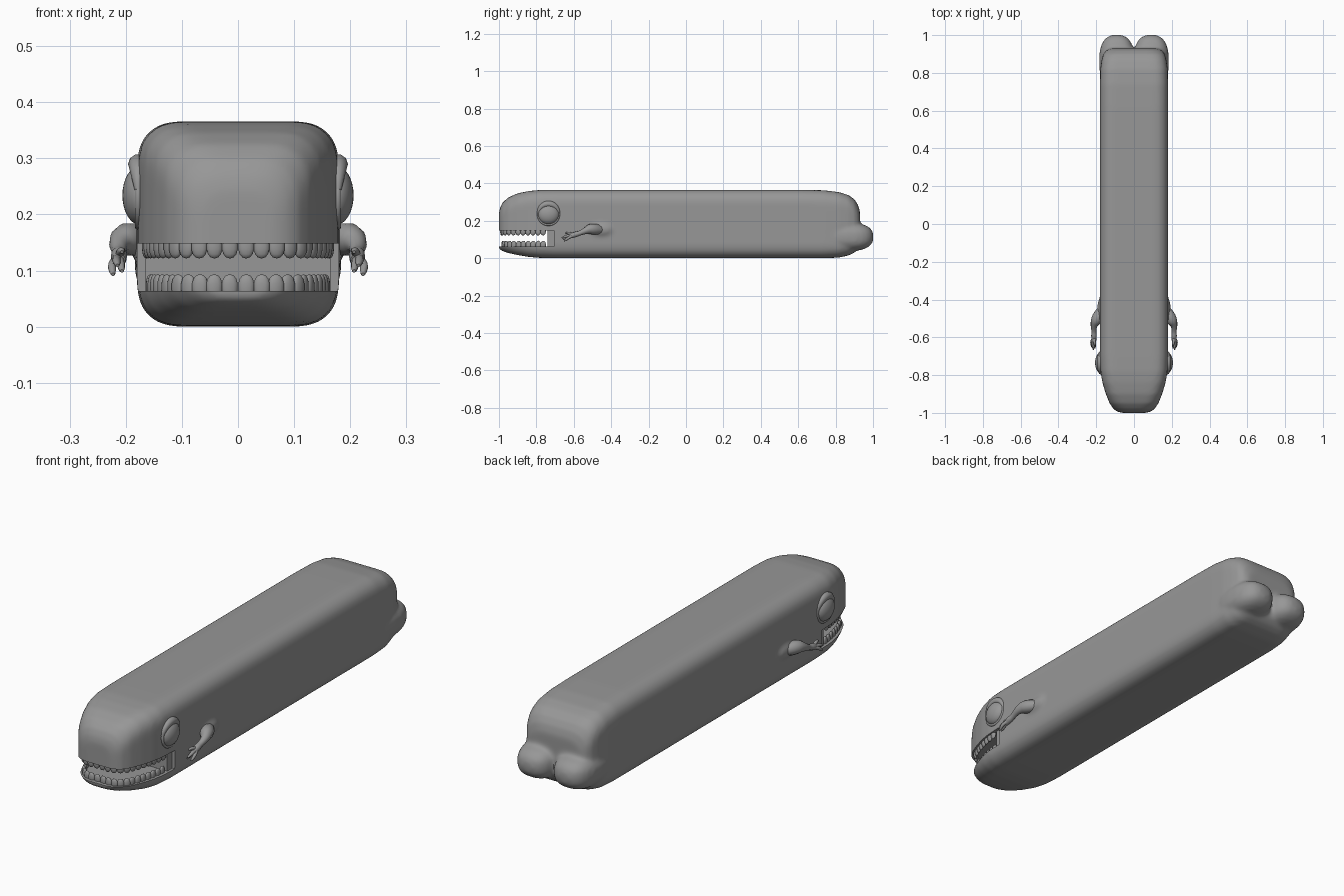
import bpy, bmesh, math
from mathutils import Matrix, Vector

if "Cube" in bpy.data.objects:
    bpy.data.objects.remove(bpy.data.objects["Cube"])

# Body stations: y, half width, bottom z, top z
STATIONS = [(-1.0, .06, .05, .24), (-.995, .085, .046, .268), (-.98, .108, .038, .298),
            (-.95, .129, .028, .325), (-.9, .149, .017, .347), (-.84, .167, .007, .359),
            (-.78, .177, .002, .365), (-.7, .18, 0, .366), (.62, .18, 0, .366),
            (.74, .18, 0, .363), (.82, .178, .004, .353), (.87, .171, .015, .337),
            (.9, .162, .03, .315), (.92, .148, .05, .285), (.93, .125, .08, .25)]

grey = bpy.data.materials.new("dark_grey")
grey.diffuse_color = (.31, .31, .31, 1)
grey.use_nodes = True
grey.node_tree.nodes["Principled BSDF"].inputs["Base Color"].default_value = grey.diffuse_color


def new_object(name, bm):
    me = bpy.data.meshes.new(name)
    bm.to_mesh(me)
    bm.free()
    for p in me.polygons:
        p.use_smooth = True
    me.materials.append(grey)
    ob = bpy.data.objects.new(name, me)
    bpy.context.collection.objects.link(ob)
    return ob


def ring(y, w, z0, z1):
    """Rounded rectangle across the body."""
    r = min(.08, w * .75, (z1 - z0) * .42)
    pts = []
    for k, (cx, cz) in enumerate([(w - r, z1 - r), (r - w, z1 - r), (r - w, z0 + r), (w - r, z0 + r)]):
        for i in range(9):
            a = math.pi / 2 * (k + i / 8)
            c, s = (math.copysign(abs(f) ** .84, f) for f in (math.cos(a), math.sin(a)))
            pts.append((cx + r * c, y, cz + r * s))
    return pts


def ellipsoid(bm, loc, size, power=1.0, rot=0.0, seg=24):
    """Sphere scaled to size; power below 1 makes it boxier."""
    vs = bmesh.ops.create_uvsphere(bm, u_segments=seg, v_segments=seg // 2, radius=1)['verts']
    m = Matrix.Rotation(rot, 3, 'Z')
    for v in vs:
        q = Vector([math.copysign(abs(c) ** power, c) * s for c, s in zip(v.co, size)])
        v.co = m @ q + Vector(loc)


def tube(name, points, closed=False):
    """Tapered tube through points (x, y, z, radius)."""
    cu = bpy.data.curves.new(name, 'CURVE')
    cu.dimensions = '3D'
    cu.bevel_depth = 1
    cu.bevel_resolution = 3
    cu.use_fill_caps = True
    cu.resolution_u = 5
    cu.materials.append(grey)
    sp = cu.splines.new('NURBS')
    sp.points.add(len(points) - 1)
    for p, (x, y, z, r) in zip(sp.points, points):
        p.co = (x, y, z, 1)
        p.radius = r
    sp.order_u = 3
    sp.use_endpoint_u = not closed
    sp.use_cyclic_u = closed
    ob = bpy.data.objects.new(name, cu)
    bpy.context.collection.objects.link(ob)
    return ob


def box(bm, lo, hi):
    vs = bmesh.ops.create_cube(bm, size=1)['verts']
    for v in vs:
        v.co = [l + (c + .5) * (h - l) for c, l, h in zip(v.co, lo, hi)]


# Body loft with the two rear lobes and shoulder swellings
bm = bmesh.new()
rings = [[bm.verts.new(p) for p in ring(*s)] for s in STATIONS]
n = len(rings[0])
for a, b in zip(rings, rings[1:]):
    for i in range(n):
        bm.faces.new((a[i], a[(i + 1) % n], b[(i + 1) % n], b[i]))
bm.faces.new(rings[0])
bm.faces.new(rings[-1])
for s in (-1, 1):
    ellipsoid(bm, (s * .091, .86, .114), (.094, .143, .076), .78)
    ellipsoid(bm, (s * .17, -.455, .152), (.026, .07, .036))
bmesh.ops.recalc_face_normals(bm, faces=bm.faces)
body = new_object("body", bm)

# Mouth cutter
bm = bmesh.new()
box(bm, (-.3, -1.2, .064), (.3, -.705, .148))
cutter = new_object("mouth_cutter", bm)
cutter.hide_render = True

# Blend the lobes into the body, then open the mouth
mod = body.modifiers.new("blend", 'REMESH')
mod.mode = 'VOXEL'
mod.voxel_size = .009
mod = body.modifiers.new("soften", 'SMOOTH')
mod.iterations = 8
mod = body.modifiers.new("mouth", 'BOOLEAN')
mod.object = cutter
mod.operation = 'DIFFERENCE'
mod.solver = 'EXACT'
dg = bpy.context.evaluated_depsgraph_get()
result = bpy.data.meshes.new_from_object(body.evaluated_get(dg))
body.modifiers.clear()
body.data = result
result.materials.clear()
result.materials.append(grey)
for p in result.polygons:
    p.use_smooth = True
result.set_sharp_from_angle(angle=math.radians(40))
bpy.data.objects.remove(cutter)

# Back of the mouth, recessed behind the cheeks
bm = bmesh.new()
box(bm, (-.166, -.74, .06), (.166, -.69, .152))
throat = new_object("throat", bm)
throat.data.set_sharp_from_angle(angle=math.radians(30))

# Teeth follow the jaw outline, slightly inset
half = [(0, -.984)] + [(w - .014, y + (.014 if y < -.97 else .006)) for y, w, _, _ in STATIONS[:8]]


def along(dist):
    for (x0, y0), (x1, y1) in zip(half, half[1:]):
        d = math.hypot(x1 - x0, y1 - y0)
        if dist <= d:
            t = dist / d
            return x0 + (x1 - x0) * t, y0 + (y1 - y0) * t, math.atan2(y1 - y0, x1 - x0)
        dist -= d
    return x1, y1, math.pi / 2


for name, z, inset in (("upper_teeth", .144, 0), ("lower_teeth", .071, .007)):
    bm = bmesh.new()
    for i in range(12):
        x, y, a = along(.0145 + i * .0275)
        x, y = x - inset * math.sin(a), y + inset * math.cos(a)
        for s in (-1, 1):
            ellipsoid(bm, (s * x, y, z), (.0148, .008, .0225), .9, s * a, 14)
    new_object(name, bm)

# Eyes, rims, lids, arms and fingers on both sides
for s, side in ((-1, "left"), (1, "right")):
    bm = bmesh.new()
    ellipsoid(bm, (s * .174, -.735, .234), (.032, .057, .053), 1, 0, 32)
    new_object("eye_" + side, bm)

    def arc(a0, a1, count, x, r, end=False):
        pts = []
        for i in range(count):
            t = i / (count - 1)
            a = math.radians(a0 + (a1 - a0) * t)
            taper = .35 + .65 * math.sin(math.pi * t) if end else 1
            pts.append((s * x, -.735 + .056 * math.cos(a), .234 + .056 * math.sin(a), r * taper))
        return pts

    tube("eye_rim_" + side, arc(0, 345, 24, .178, .006), True)
    tube("eyelid_" + side, arc(10, 170, 13, .178, .018, True))

    tube("arm_" + side, [(s * .165, -.44, .15, .018), (s * .182, -.475, .154, .03),
                         (s * .2, -.51, .157, .03), (s * .213, -.535, .148, .018),
                         (s * .212, -.57, .133, .012), (s * .212, -.595, .126, .016),
                         (s * .212, -.618, .118, .012)])
    for i, (x, y, z) in enumerate([(.207, -.658, .102), (.215, -.665, .112),
                                   (.223, -.652, .096), (.207, -.645, .136)]):
        tube(f"finger_{i + 1}_{side}", [(s * .212, -.595, .124, .008),
                                        (s * (x + .003), (y - .595) / 2, (z + .13) / 2, .008),
                                        (s * x, y + .008, z, .006), (s * x, y, z - .003, .003)])
